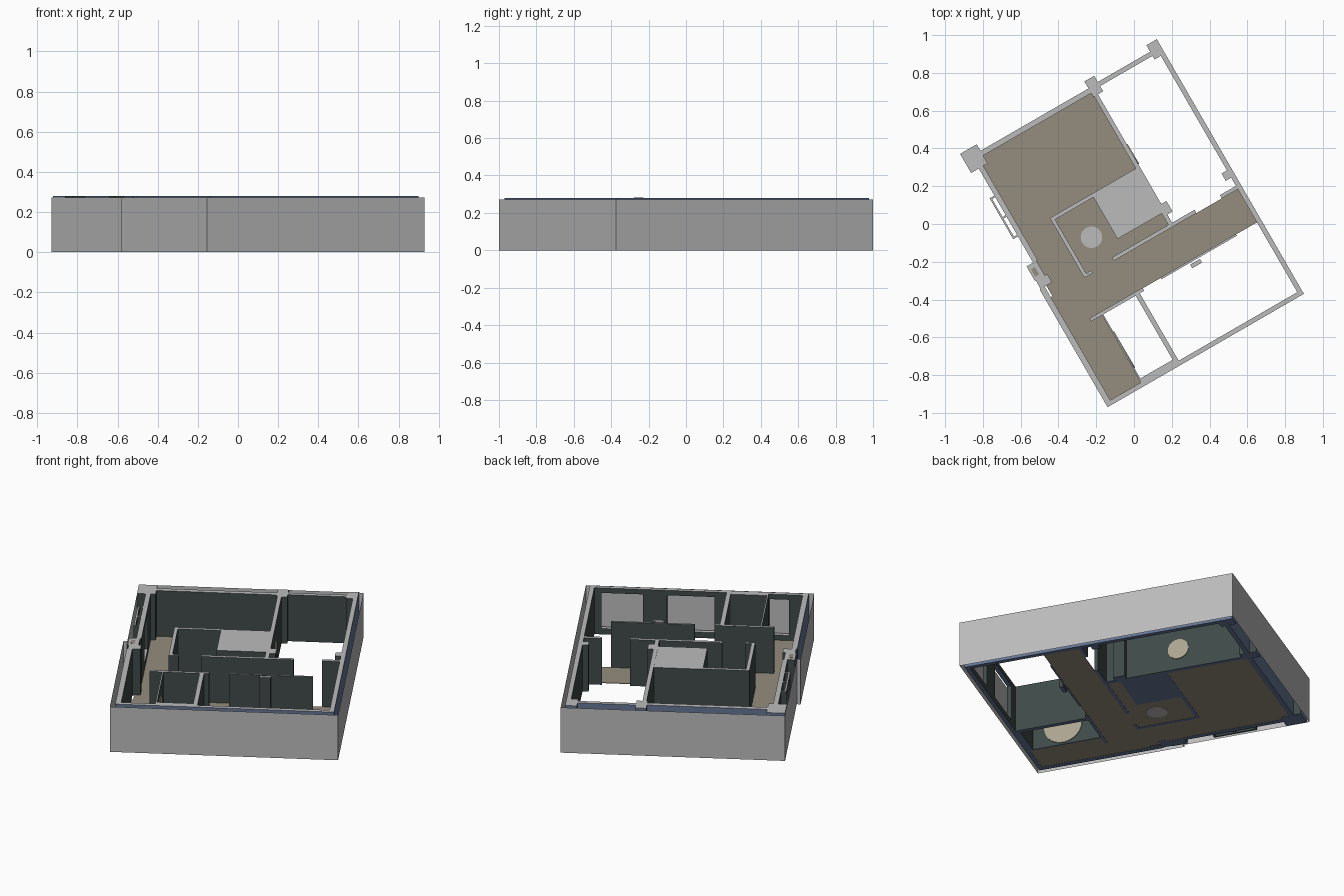
import bpy, bmesh, math
from mathutils import Matrix

if "Cube" in bpy.data.objects:
    bpy.data.objects.remove(bpy.data.objects["Cube"])

ROT = Matrix.Rotation(math.radians(30), 4, 'Z')   # the plan is turned 30 degrees
H = 0.28                                          # wall height


def mat(name, r, g, b):
    m = bpy.data.materials.new(name)
    m.diffuse_color = (r, g, b, 1)
    m.use_nodes = True
    m.node_tree.nodes["Principled BSDF"].inputs["Base Color"].default_value = m.diffuse_color
    return m


GREY = mat("light_grey", 0.50, 0.50, 0.50)
DARK = mat("dark_green_grey", 0.050, 0.068, 0.065)
BLUE = mat("slate_blue", 0.13, 0.18, 0.30)
TAN = mat("taupe_floor", 0.30, 0.265, 0.205)
BEIGE = mat("beige", 0.42, 0.38, 0.29)


def finish(name, bm, mats):
    bm.transform(ROT)
    me = bpy.data.meshes.new(name)
    bm.to_mesh(me)
    bm.free()
    for m in mats:
        me.materials.append(m)
    ob = bpy.data.objects.new(name, me)
    bpy.context.collection.objects.link(ob)
    return ob


def add_box(bm, u0, u1, v0, v1, z0, z1):
    r = bmesh.ops.create_cube(bm, size=1)
    for v in r['verts']:
        c = v.co
        v.co = (u1 if c.x > 0 else u0, v1 if c.y > 0 else v0, z1 if c.z > 0 else z0)


def paint_wall(bm):
    # grey caps, blue undersides and outer faces, dark room faces
    for f in bm.faces:
        f.normal_update()
        c, n = f.calc_center_median(), f.normal
        outer = ((n.x > .5 and c.x > .58) or (n.x < -.5 and c.x < -.59)
                 or (n.y > .5 and c.y > .735) or (n.y < -.5 and c.y < -.76))
        f.material_index = 0 if n.z > .5 else 2 if (n.z < -.5 or outer) else 1


def wall(name, u0, u1, v0, v1, windows=(), along='u', z0=0.0, z1=H, sill=(0.035, 0.25)):
    """Wall block, with optional (start, end) window openings along its length."""
    bm = bmesh.new()
    lo, hi = (u0, u1) if along == 'u' else (v0, v1)

    def part(a, b, c, d):
        if along == 'u':
            add_box(bm, a, b, v0, v1, c, d)
        else:
            add_box(bm, u0, u1, a, b, c, d)
    pos = lo
    for a, b in windows:
        part(pos, a, z0, z1)
        part(a, b, z0, sill[0])
        part(a, b, sill[1], z1)
        pos = b
    part(pos, hi, z0, z1)
    paint_wall(bm)
    return finish(name, bm, [GREY, DARK, BLUE])


def plate(name, u0, u1, v0, v1, z0, z1, m):
    bm = bmesh.new()
    add_box(bm, u0, u1, v0, v1, z0, z1)
    return finish(name, bm, [m])


def disc(name, loc, r, depth, m, axis=None):
    bm = bmesh.new()
    bmesh.ops.create_cone(bm, cap_ends=True, segments=32, radius1=r, radius2=r, depth=depth)
    if axis:
        bm.transform(Matrix.Rotation(math.pi / 2, 4, axis))
    bm.transform(Matrix.Translation(loc))
    return finish(name, bm, [m])


# Thin outer shell around the plan, stepped on the left side
bm = bmesh.new()
plan = [(-.634, -.789), (.618, -.789), (.618, .798), (-.613, .798), (-.613, .062), (-.634, .062)]
low = [bm.verts.new((u, v, 0)) for u, v in plan]
top = [bm.verts.new((u, v, .272)) for u, v in plan]
for i in range(len(plan)):
    j = (i + 1) % len(plan)
    bm.faces.new((low[i], low[j], top[j], top[i]))
finish("outer_shell", bm, [GREY])

# Floors
plate("floor_main_room", -.565, .16, -.115, .715, .001, .004, TAN)
plate("floor_corridor", -.59, .57, -.318, -.115, .001, .004, TAN)
plate("floor_entry", -.59, -.383, -.75, -.318, .001, .004, TAN)

# Perimeter walls
wall("front_wall", -.606, .594, -.770, -.745, [(-.50, -.39), (-.09, .17), (.30, .53)])
wall("right_wall", .568, .594, -.745, .70)
wall("back_wall_left", -.51, .15, .713, .742)
wall("back_wall_right", .21, .53, .722, .747)
wall("left_wall_lower", -.606, -.575, -.745, -.05)
wall("left_wall_upper", -.565, -.537, .09, .665, [(.27, .48)], 'v')

# Bay window frame on the left wall
wall("bay_window_front", -.594, -.584, .25, .50, [(.265, .367), (.383, .485)], 'v')
for i, v in enumerate((.25, .37, .49)):
    wall(f"bay_window_post_{i}", -.584, -.565, v, v + .01)

# Pillars
pillars = {
    "pillar_left_corner": (-.612, -.51, .665, .782),
    "pillar_back_middle": (.15, .21, .69, .785),
    "pillar_right_corner": (.53, .594, .70, .787),
    "pillar_right_wall": (.535, .568, -.045, .0),
    "pillar_partition": (.178, .21, -.045, .02),
    "pillar_corridor": (.15, .21, -.357, -.335),
    "pillar_left_outer": (-.605, -.545, .0, .09),
    "pillar_left_inner": (-.600, -.53, -.05, .0),
}
for name, (u0, u1, v0, v1) in pillars.items():
    wall(name, u0, u1, v0, v1)
plate("pillar_left_duct", -.592, -.568, .02, .065, H, H + .001, TAN)

# Partition walls; the gaps are full-height doorways
partitions = {
    "partition_long": (.155, .178, -.095, .69),
    "corridor_upper_wall": (-.19, .315, -.115, -.095),
    "corridor_upper_end": (.47, .568, -.115, -.095),
    "corridor_lower_wall_left": (-.455, -.13, -.333, -.315),
    "corridor_lower_wall_right": (-.02, .44, -.326, -.315),
    "inner_room_left": (-.37, -.35, -.115, .23),
    "inner_room_back": (-.37, -.115, .23, .25),
    "inner_room_return": (-.35, -.315, -.115, -.1),
    "closet_left": (-.388, -.380, -.725, -.333),
    "closet_right": (-.182, -.157, -.725, -.333),
    "closet_front": (-.388, -.157, -.745, -.725),
}
for name, (u0, u1, v0, v1) in partitions.items():
    wall(name, u0, u1, v0, v1)

# Solid shaft beside the inner room
wall("shaft_block", -.115, .155, -.025, .25, z1=.278)

# Round floor pad and round wall plates
disc("round_floor_pad", (-.23, .052, .004), .057, .008, GREY)
disc("round_wall_plate", (.180, .323, .124), .06, .006, BEIGE, 'Y')
disc("closet_wall_plate", (-.378, -.55, .12), .11, .006, BEIGE, 'Y')
